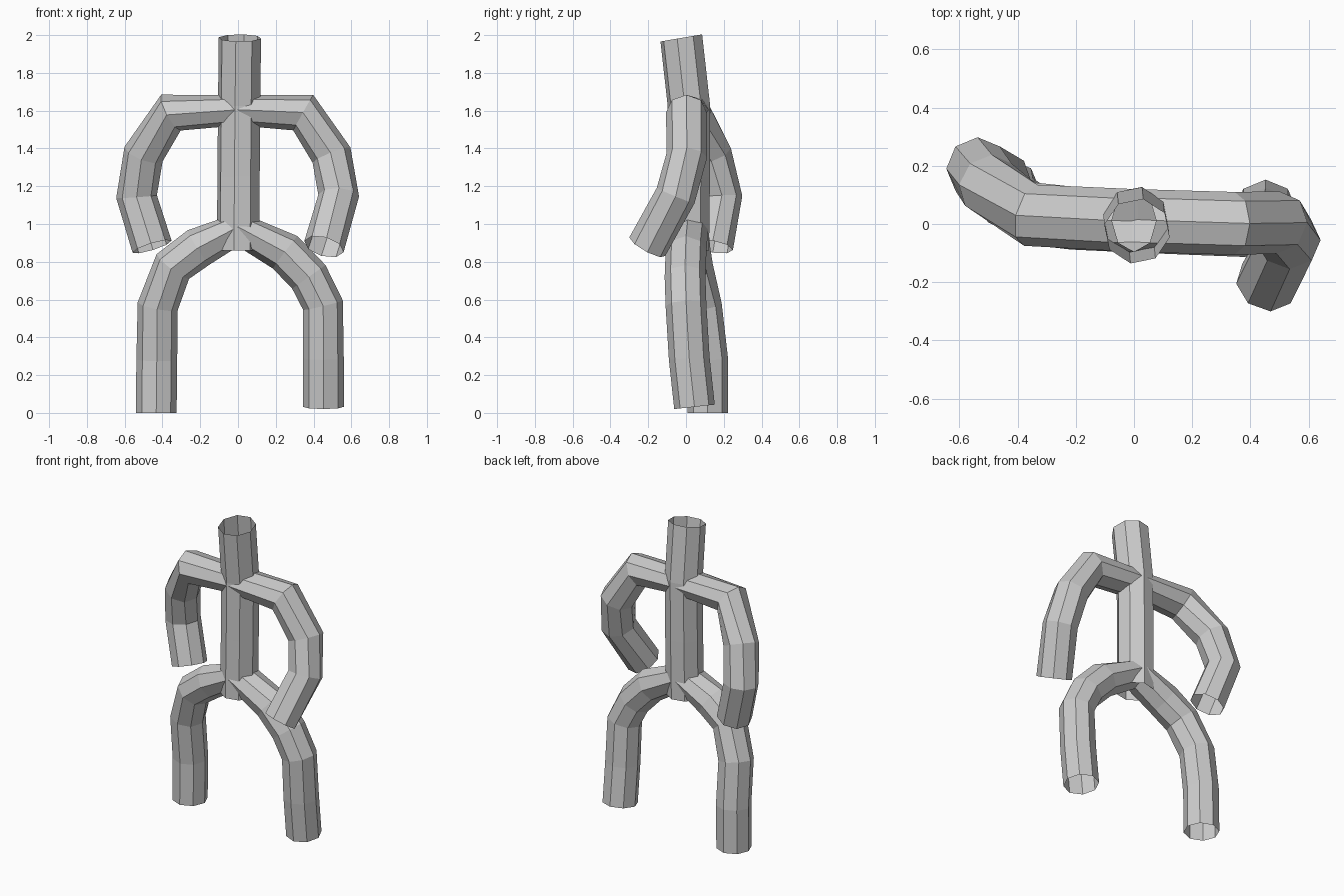
import bpy, math
from mathutils import Vector

if "Cube" in bpy.data.objects:
    bpy.data.objects.remove(bpy.data.objects["Cube"])

SIDES = 8


def tube(name, points, radius=0.108, phase=0.0, start=None, end=None):
    """Open eight-sided tube; each ring faces halfway between its two segments."""
    pts = [Vector(p) for p in points]
    last = len(pts) - 1
    verts, faces = [], []
    for i, p in enumerate(pts):
        before = (pts[max(i, 1)] - pts[max(i, 1) - 1]).normalized()
        j = min(i, last - 1)
        after = (pts[j + 1] - pts[j]).normalized()
        t = (before + after).normalized()
        if i == 0 and start:
            t = Vector(start).normalized()
        if i == last and end:
            t = Vector(end).normalized()
        u = Vector((0, 1, 0))
        u = (u - t * u.dot(t)).normalized()
        v = t.cross(u)
        for k in range(SIDES):
            a = phase + math.tau * k / SIDES
            verts.append(p + radius * (u * math.cos(a) + v * math.sin(a)))
    for i in range(last):
        for k in range(SIDES):
            n = (k + 1) % SIDES
            a, b = i * SIDES, (i + 1) * SIDES
            faces.append((a + k, a + n, b + n, b + k))
    mesh = bpy.data.meshes.new(name)
    mesh.from_pydata(verts, [], faces)
    ob = bpy.data.objects.new(name, mesh)
    bpy.context.collection.objects.link(ob)
    return ob


# Torso continuing up into the neck
tube("torso", [(0, 0.01, 0.86), (0.003, 0.015, 1.25), (0.006, 0.015, 1.63),
               (0.01, -0.025, 1.985)],
     radius=0.114, phase=math.radians(-11), start=(0, 0, 1), end=(0, -0.17, 1))

# Arms: one swings forward, the other back
tube("right_arm", [(0, 0.012, 1.605), (0.345, 0.002, 1.59), (0.495, 0.005, 1.365),
                   (0.533, -0.055, 1.15), (0.455, -0.205, 0.88)], start=(1, 0, -1))
tube("left_arm", [(0, 0.012, 1.605), (-0.355, 0.03, 1.59), (-0.5, 0.135, 1.37),
                  (-0.537, 0.19, 1.145), (-0.455, 0.142, 0.88)], start=(-1, 0, -1))

# Legs: bowed out from the hips, then straight down
tube("right_leg", [(0, 0.01, 0.985), (0.25, 0.0, 0.85), (0.375, -0.005, 0.72),
                   (0.45, 0.0, 0.57), (0.452, 0.017, 0.29), (0.452, 0.045, 0.032)],
     start=(0.4, 0, -1))
tube("left_leg", [(0, 0.01, 0.985), (-0.21, 0.02, 0.875), (-0.345, 0.035, 0.775),
                  (-0.425, 0.082, 0.565), (-0.43, 0.115, 0.28), (-0.433, 0.115, 0)],
     start=(-0.4, 0, -1), end=(0, 0, -1))
